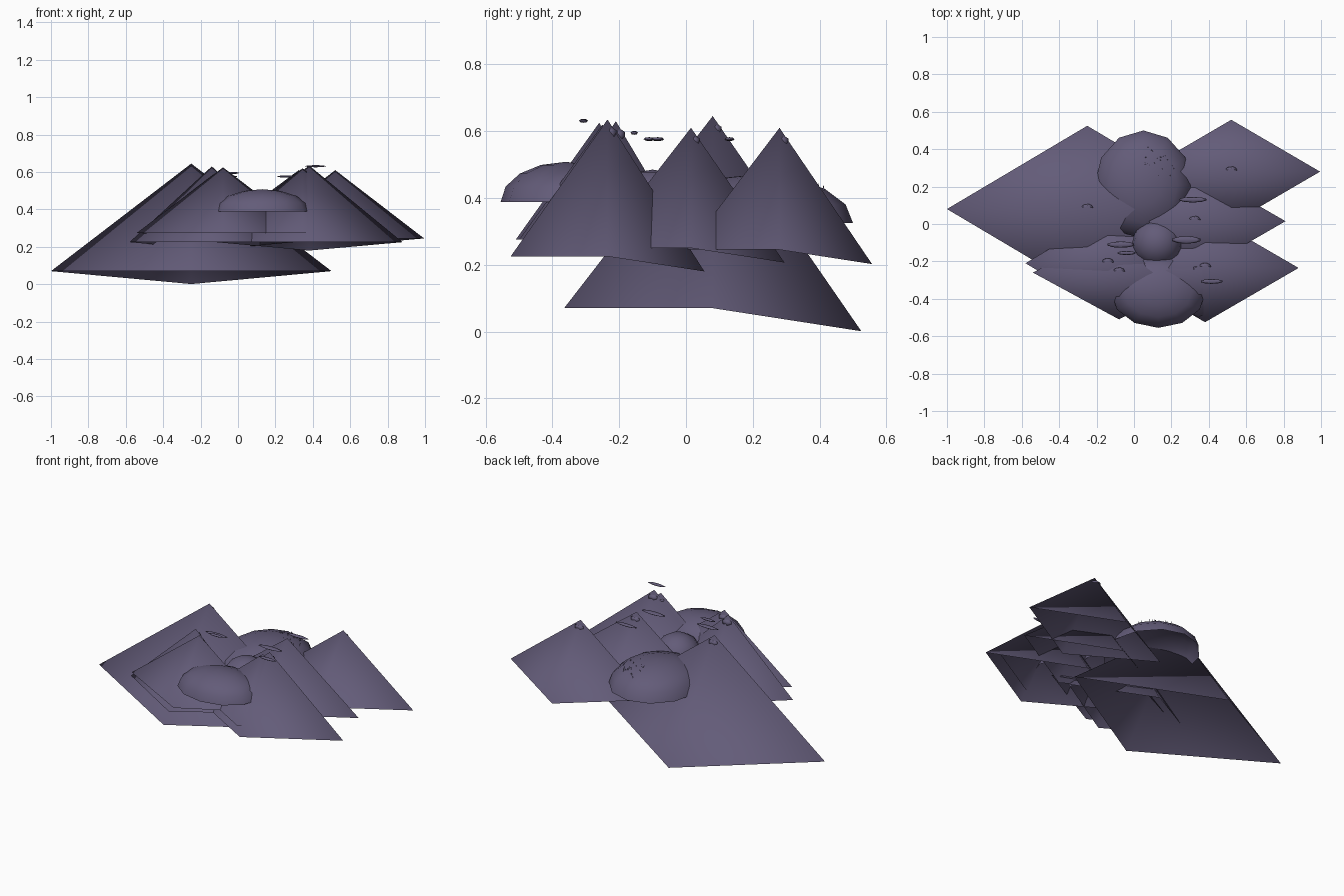
import bpy, bmesh, math, random
from mathutils import Vector

if "Cube" in bpy.data.objects:
    bpy.data.objects.remove(bpy.data.objects["Cube"])

random.seed(4)


def material(name, rgb):
    m = bpy.data.materials.new(name)
    m.diffuse_color = (*rgb, 1)
    m.use_nodes = True
    m.node_tree.nodes["Principled BSDF"].inputs["Base Color"].default_value = m.diffuse_color
    return m


STONE = material("dusky purple", (0.125, 0.106, 0.19))


def make(name, bm):
    for f in bm.faces:
        f.smooth = True
    me = bpy.data.meshes.new(name)
    bm.to_mesh(me)
    bm.free()
    me.materials.append(STONE)
    ob = bpy.data.objects.new(name, me)
    bpy.context.collection.objects.link(ob)
    return ob


# Open four-sided peak; its back base corner hangs lower than the others
def peak(name, x, y, top, base, hx, hy):
    bm = bmesh.new()
    corners = [(x + hx, y, base), (x, y + hy, base - 0.155 * hy),
               (x - hx, y, base), (x, y - hy, base)]
    ring = [bm.verts.new(c) for c in corners]
    tip = bm.verts.new((x, y, top))
    for i in range(4):
        bm.faces.new((ring[i], ring[(i + 1) % 4], tip))
    make(name, bm)
    # small rocky cap on the shaded side of the tip
    bm = bmesh.new()
    bmesh.ops.create_icosphere(bm, subdivisions=1, radius=1)
    for v in bm.verts:
        v.co = Vector((x + v.co.x * 0.035, y + 0.008 + v.co.y * 0.022,
                       top - 0.042 + v.co.z * 0.022))
    make(name + "_cap", bm)


# Open rounded hill: rings of a half ellipsoid
def hill_point(c, r, height, a, t):
    return Vector((c[0] + r[0] * math.cos(a) * math.cos(t),
                   c[1] + r[1] * math.sin(a) * math.cos(t),
                   c[2] + height * math.sin(t)))


def hill(name, c, r, height, segs=12, rings=4):
    bm = bmesh.new()
    rows = []
    for j in range(rings):
        t = j / rings * math.pi / 2
        rows.append([bm.verts.new(hill_point(c, r, height, 2 * math.pi * i / segs, t))
                     for i in range(segs)])
    tip = bm.verts.new((c[0], c[1], c[2] + height))
    for j in range(rings):
        for i in range(segs):
            k = (i + 1) % segs
            if j < rings - 1:
                bm.faces.new((rows[j][i], rows[j][k], rows[j + 1][k], rows[j + 1][i]))
            else:
                bm.faces.new((rows[j][i], rows[j][k], tip))
    make(name, bm)


# Peaks
peak("big_peak", -0.25, 0.08, 0.645, 0.07, 0.75, 0.445)
peak("left_outer_peak", -0.14, -0.21, 0.63, 0.225, 0.44, 0.265)
peak("left_inner_peak", -0.08, -0.26, 0.625, 0.275, 0.46, 0.25)
peak("right_front_peak", 0.38, -0.235, 0.635, 0.225, 0.5, 0.29)
peak("right_inner_peak", 0.345, -0.25, 0.62, 0.275, 0.43, 0.25)
peak("right_middle_peak", 0.325, 0.015, 0.61, 0.25, 0.485, 0.28)
peak("right_back_peak", 0.52, 0.28, 0.61, 0.245, 0.475, 0.277)

# Hills in the valley
BACK = ((0.05, 0.21, 0.325), (0.26, 0.29), 0.145)
hill("front_hill", (0.13, -0.36, 0.388), (0.255, 0.195), 0.12)
hill("middle_hill", (0.125, -0.1, 0.36), (0.135, 0.135), 0.125)
hill("back_hill", *BACK)

# Grass tufts on the back hill
bm = bmesh.new()
for _ in range(22):
    p = hill_point(*BACK, random.uniform(0.2, 1.6), random.uniform(0.75, 1.25))
    geo = bmesh.ops.create_cone(bm, segments=4, radius1=0.005, radius2=0,
                                depth=0.022, cap_ends=False)
    bmesh.ops.translate(bm, verts=geo["verts"], vec=p)
make("grass_tufts", bm)

# Thin floating clouds
for n, (x, y, z, hx, hy) in enumerate([
        (0.315, 0.13, 0.576, 0.075, 0.015), (0.28, -0.085, 0.576, 0.08, 0.02),
        (-0.07, -0.11, 0.576, 0.075, 0.017), (-0.04, -0.155, 0.595, 0.05, 0.011),
        (0.415, -0.307, 0.631, 0.06, 0.013)]):
    bm = bmesh.new()
    bmesh.ops.create_uvsphere(bm, u_segments=10, v_segments=4, radius=1)
    for v in bm.verts:
        v.co = Vector((x + v.co.x * hx, y + v.co.y * hy, z + v.co.z * 0.006))
    make("cloud_%d" % (n + 1), bm)
